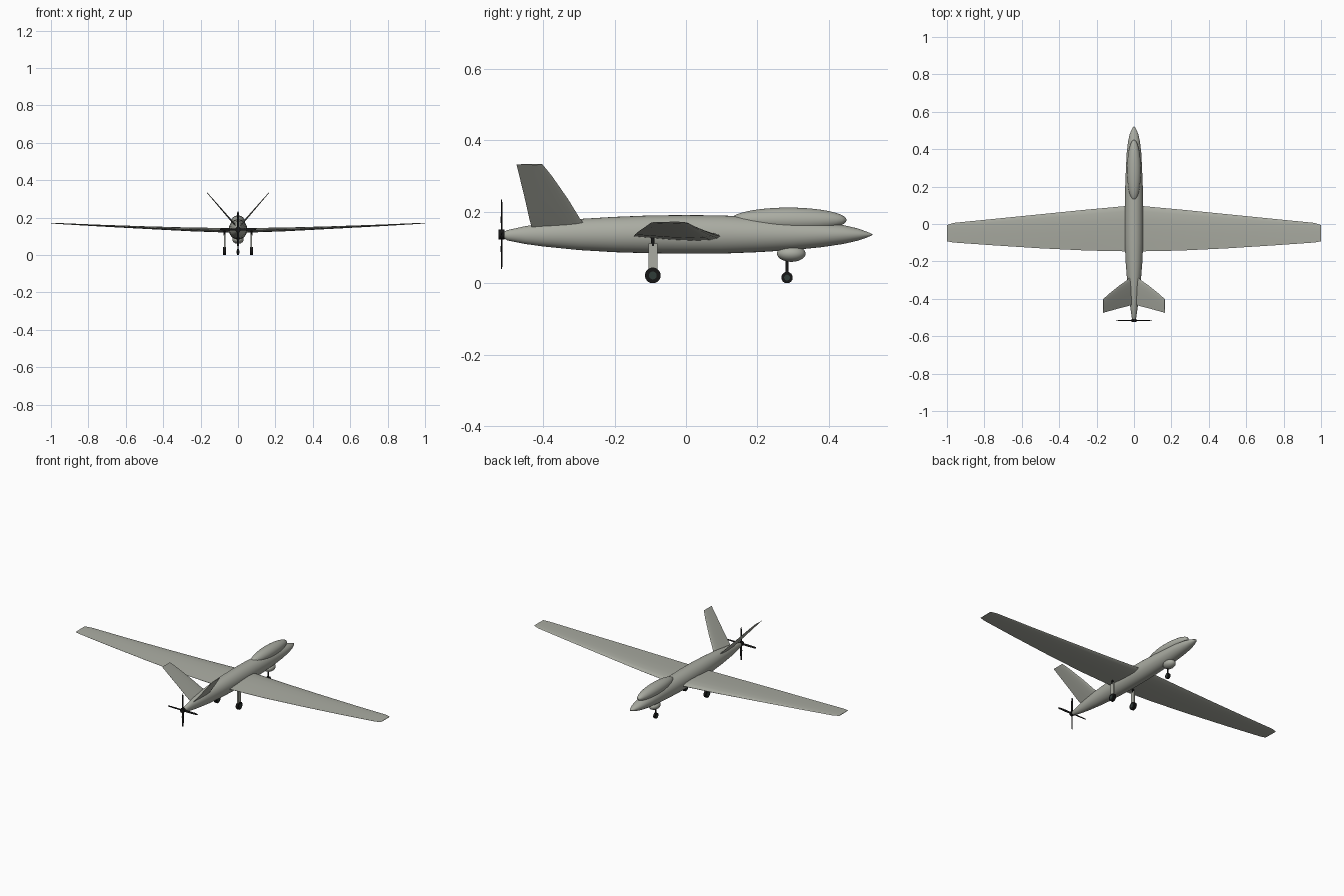
import bpy, bmesh, math
from mathutils import Vector, Matrix

if "Cube" in bpy.data.objects:
    bpy.data.objects.remove(bpy.data.objects["Cube"])


def material(name, rgb):
    m = bpy.data.materials.new(name)
    m.diffuse_color = (*rgb, 1)
    m.use_nodes = True
    m.node_tree.nodes["Principled BSDF"].inputs["Base Color"].default_value = m.diffuse_color
    return m


GREY = material("warm grey paint", (0.40, 0.41, 0.36))
BLACK = material("black rubber", (0.008, 0.008, 0.008))
HUB = material("dark green hub", (0.03, 0.045, 0.04))


def finish(name, bm, mat, angle=35):
    bmesh.ops.recalc_face_normals(bm, faces=bm.faces)
    me = bpy.data.meshes.new(name)
    bm.to_mesh(me)
    bm.free()
    me.materials.append(mat)
    ob = bpy.data.objects.new(name, me)
    bpy.context.collection.objects.link(ob)
    bpy.context.view_layer.objects.active = ob
    ob.select_set(True)
    bpy.ops.object.shade_smooth_by_angle(angle=math.radians(angle))
    ob.select_set(False)
    return ob


def loft(name, rings, mat, angle=35):
    """Skin a list of equal-length closed rings and cap both ends."""
    bm = bmesh.new()
    vs = [[bm.verts.new(p) for p in r] for r in rings]
    n = len(vs[0])
    for a, b in zip(vs, vs[1:]):
        for i in range(n):
            bm.faces.new((a[i], a[(i + 1) % n], b[(i + 1) % n], b[i]))
    bm.faces.new(vs[0])
    bm.faces.new(vs[-1])
    return finish(name, bm, mat, angle)


def ellipsoid(name, centre, radii, mat):
    bm = bmesh.new()
    bmesh.ops.create_uvsphere(bm, u_segments=32, v_segments=20, radius=1)
    bmesh.ops.transform(bm, matrix=Matrix.Translation(centre) @ Matrix.Diagonal((*radii, 1)), verts=bm.verts)
    return finish(name, bm, mat)


def cylinder(name, a, b, r, mat, sides=24):
    a, b = Vector(a), Vector(b)
    bm = bmesh.new()
    bmesh.ops.create_cone(bm, cap_ends=True, segments=sides, radius1=r, radius2=r, depth=(b - a).length)
    turn = (b - a).to_track_quat('Z', 'Y').to_matrix().to_4x4()
    bmesh.ops.transform(bm, matrix=Matrix.Translation((a + b) / 2) @ turn, verts=bm.verts)
    return finish(name, bm, mat)


def box(name, centre, size, mat):
    bm = bmesh.new()
    bmesh.ops.create_cube(bm, size=1)
    bmesh.ops.transform(bm, matrix=Matrix.Translation(centre) @ Matrix.Diagonal((*size, 1)), verts=bm.verts)
    return finish(name, bm, mat)


def airfoil(lead, trail, thick, normal):
    """Closed section between leading and trailing points."""
    lead, trail, normal = Vector(lead), Vector(trail), Vector(normal)
    prof = [(0, 0), (.03, .45), (.12, .85), (.3, 1), (.55, .8), (.8, .4), (1, .06)]
    up = [lead.lerp(trail, t) + normal * thick * .5 * h for t, h in prof]
    low = [lead.lerp(trail, t) - normal * thick * .5 * h for t, h in prof[:0:-1]]
    return up + low


# Fuselage stations: y, half width, top z, bottom z
stations = [
    (-.512, .008, .143, .127), (-.50, .012, .149, .120), (-.45, .019, .160, .110),
    (-.40, .026, .168, .103), (-.30, .037, .180, .093), (-.20, .045, .186, .087),
    (-.10, .049, .190, .084), (.0, .050, .191, .083), (.10, .049, .190, .083),
    (.20, .047, .185, .087), (.30, .043, .178, .093), (.38, .039, .171, .101),
    (.44, .032, .163, .110), (.48, .023, .154, .119), (.505, .013, .145, .127),
    (.522, .002, .138, .135)]
rings = []
for y, w, top, bot in stations:
    mid, h = (top + bot) / 2, (top - bot) / 2
    rings.append([(w * math.cos(k * math.tau / 32), y, mid + h * math.sin(k * math.tau / 32)) for k in range(32)])
loft("fuselage", rings, GREY)

# Bulged antenna fairing and sensor ball
ellipsoid("antenna_fairing", (0, .287, .177), (.037, .163, .035), GREY)
ellipsoid("sensor_ball", (0, .295, .083), (.03, .04, .023), GREY)

# Wing sections: span, leading y, trailing y, z, thickness
span = [(0, .10, -.147, .131, .026), (.25, .077, -.142, .137, .020), (.5, .052, -.130, .147, .014),
        (.75, .027, -.114, .158, .009), (.965, .006, -.099, .169, .005), (1, -.006, -.092, .171, .003)]
both = [(-s[0], *s[1:]) for s in span[:0:-1]] + span
loft("wing", [airfoil((x, le, z), (x, te, z), t, (0, 0, 1)) for x, le, te, z, t in both], GREY)

# V tail sections: x, z, leading y, trailing y
tail = [(.010, .155, -.275, -.432), (.033, .181, -.297, -.439), (.080, .235, -.330, -.451),
        (.137, .301, -.376, -.467), (.165, .333, -.402, -.475)]
for side, s in (("left", -1), ("right", 1)):
    loft(side + "_tail_fin", [airfoil((s * x, le, z), (s * x, te, z), .010 - .04 * x, (s * .76, 0, -.65))
                              for x, z, le, te in tail], GREY)

    # Main landing gear
    x = s * .072
    box(side + "_main_leg", (x, -.093, .075), (.008, .025, .072), GREY)
    cylinder(side + "_leg_pivot", (x, -.093, .105), (x, -.093, .13), .005, BLACK)
    cylinder(side + "_main_wheel", (x - .007, -.093, .022), (x + .007, -.093, .022), .022, BLACK, 32)
    cylinder(side + "_main_hub", (x - .009, -.093, .022), (x + .009, -.093, .022), .011, HUB)

# Nose gear
cylinder("nose_leg", (0, .283, .018), (0, .283, .075), .004, BLACK)
cylinder("nose_wheel", (-.006, .283, .016), (.006, .283, .016), .016, BLACK, 32)
cylinder("nose_hub", (-.008, .283, .016), (.008, .283, .016), .008, HUB)

# Pusher propeller
cylinder("propeller_hub", (0, -.525, .137), (0, -.508, .137), .014, BLACK)
for k in range(4):
    a = k * math.pi / 2
    d, across = Vector((math.cos(a), 0, math.sin(a))), Vector((-math.sin(a), 0, math.cos(a)))
    chord = (across + Vector((0, .35, 0))).normalized()
    normal = d.cross(chord)
    c = Vector((0, -.517, .137))
    loft("propeller_blade_%d" % (k + 1),
         [airfoil(c + d * r + chord * w, c + d * r - chord * w, .003, normal)
          for r, w in ((.005, .005), (.04, .006), (.085, .005), (.097, .003))], BLACK)
